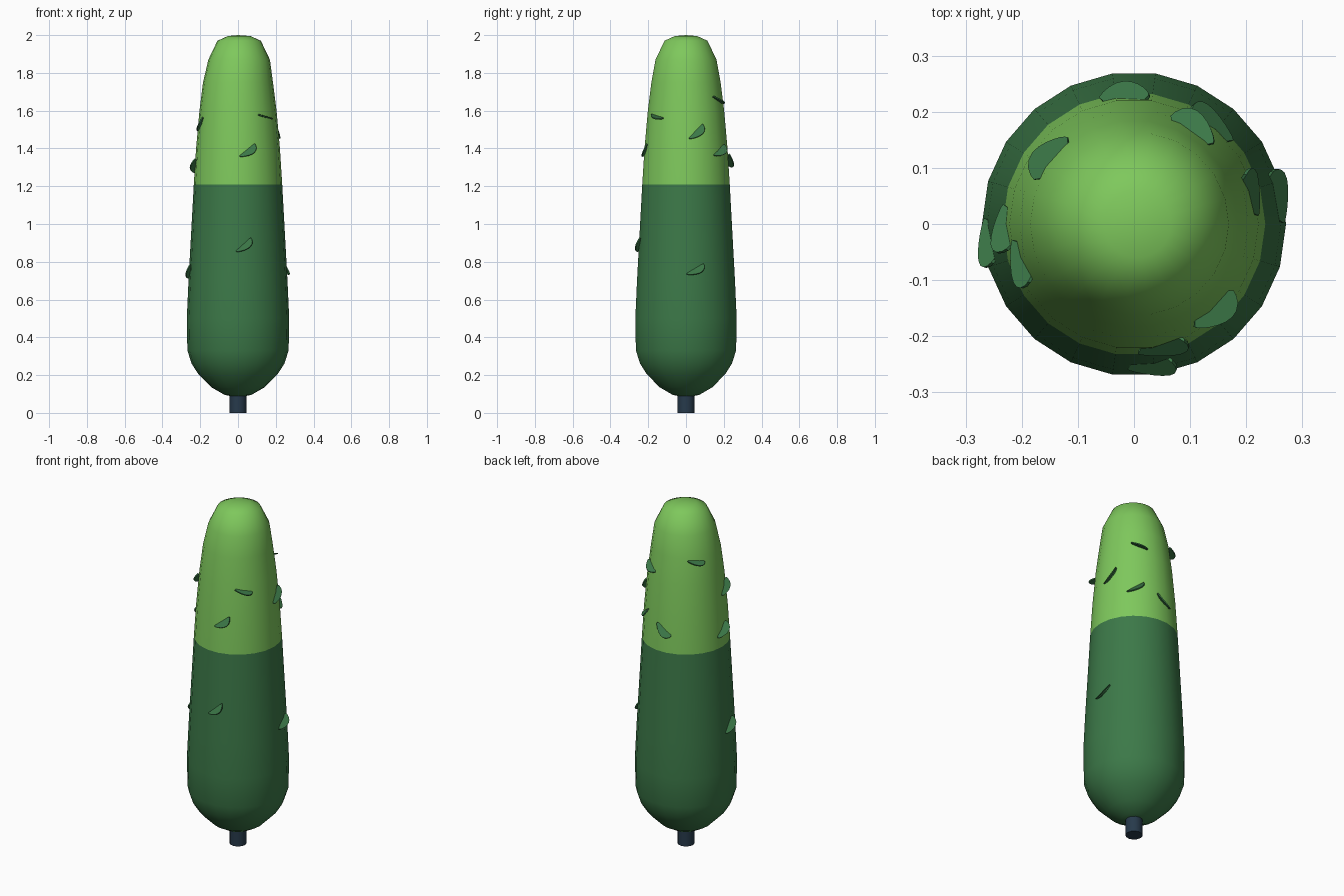
import bpy, bmesh, math
from mathutils import Vector

if "Cube" in bpy.data.objects:
    bpy.data.objects.remove(bpy.data.objects["Cube"])


def material(name, rgb):
    m = bpy.data.materials.new(name)
    m.diffuse_color = (*rgb, 1)
    m.use_nodes = True
    m.node_tree.nodes["Principled BSDF"].inputs["Base Color"].default_value = m.diffuse_color
    return m


DARK = material("dark green", (0.045, 0.19, 0.065))
LIGHT = material("light green", (0.209, 0.578, 0.107))
BARK = material("blue grey bark", (0.02, 0.042, 0.07))

SIDES = 22
SPLIT = 1.21
# (radius, height) outline of the foliage, bottom to top
PROFILE = [(0.07, 0.095), (0.14, 0.135), (0.21, 0.205), (0.245, 0.26), (0.268, 0.33),
           (0.271, 0.5), (0.262, 0.7), (0.251, 0.9), (0.234, SPLIT), (0.222, 1.4),
           (0.204, 1.6), (0.185, 1.75), (0.163, 1.87), (0.115, 1.97), (0.06, 1.995)]


def make_object(name, bm, mats):
    bmesh.ops.recalc_face_normals(bm, faces=bm.faces)
    me = bpy.data.meshes.new(name)
    bm.to_mesh(me)
    bm.free()
    for m in mats:
        me.materials.append(m)
    ob = bpy.data.objects.new(name, me)
    bpy.context.collection.objects.link(ob)
    return ob


def radius_at(z):
    for (r0, z0), (r1, z1) in zip(PROFILE, PROFILE[1:]):
        if z0 <= z <= z1:
            return r0 + (r1 - r0) * (z - z0) / (z1 - z0)
    return 0.0


# Foliage: lathed body, light above the split height
bm = bmesh.new()
rings = []
for r, z in PROFILE:
    shift = 0.006 if z > 1.8 else 0.0
    rings.append([bm.verts.new((shift + r * math.cos(2 * math.pi * i / SIDES),
                                r * math.sin(2 * math.pi * i / SIDES), z))
                  for i in range(SIDES)])
for a, b in zip(rings, rings[1:]):
    for i in range(SIDES):
        j = (i + 1) % SIDES
        bm.faces.new((a[i], a[j], b[j], b[i]))
for ring, z in ((rings[0], 0.082), (rings[-1], 2.0)):
    tip = bm.verts.new((0, 0, z))
    for i in range(SIDES):
        bm.faces.new((ring[i], ring[(i + 1) % SIDES], tip))
for f in bm.faces:
    f.smooth = True
    f.material_index = 1 if f.calc_center_median().z > SPLIT else 0
make_object("foliage", bm, (DARK, LIGHT))

# Trunk: short stub under the foliage
bm = bmesh.new()
bmesh.ops.create_cone(bm, cap_ends=True, segments=12, radius1=0.046, radius2=0.046, depth=0.14)
bmesh.ops.translate(bm, verts=bm.verts, vec=(0, 0, 0.07))
for f in bm.faces:
    f.smooth = len(f.verts) == 4
make_object("trunk", bm, (BARK,))


# Leaves: thin half-teardrop plates poking out of the foliage
def leaf(name, x, y, z, roll, droop, size=1.0):
    n = Vector((x, y, 0)).normalized()
    up = Vector((0, 0, 1))
    side = up.cross(n)
    c, s = math.cos(math.radians(roll)), math.sin(math.radians(roll))
    along = side * c + up * s
    across = up * c - side * s
    d = math.radians(droop)
    out = n * math.cos(d) - across * math.sin(d)
    thick = along.cross(out) * 0.003
    base = n * radius_at(z) + up * z + across * 0.018 * math.sin(d)
    outline = []
    for i in range(11):
        u = -math.cos(math.pi * i / 10)
        w = max(1 - u * u, 0) ** 0.6 * (1 + 0.4 * u) * 0.036
        outline.append(base + (along * u * 0.054 + out * w) * size)
    outline += [base + along * 0.03 * size - n * 0.02, base - along * 0.03 * size - n * 0.02]
    bm = bmesh.new()
    top = [bm.verts.new(p + thick) for p in outline]
    low = [bm.verts.new(p - thick) for p in outline]
    bm.faces.new(top)
    bm.faces.new(low[::-1])
    for i in range(len(top)):
        j = (i + 1) % len(top)
        bm.faces.new((top[i], low[i], low[j], top[j]))
    make_object(name, bm, (DARK,))


# x, y, height, roll, droop
LEAVES = [(0.06, -0.225, 1.38, 38, 58), (0.04, -0.26, 0.88, 42, 55),
          (0.14, -0.15, 1.565, -12, 15), (-0.198, -0.075, 1.52, 42, 50),
          (-0.237, -0.015, 1.30, 42, 45), (-0.26, -0.04, 0.74, 42, 55),
          (0.215, 0.065, 1.48, 45, 60), (0.255, 0.055, 0.75, 30, 55),
          (0.14, 0.19, 1.38, 32, 50), (-0.01, 0.235, 1.33, -35, 45),
          (0.107, 0.17, 1.655, -22, 12), (-0.163, 0.13, 1.725, -8, 22)]
for k, spec in enumerate(LEAVES):
    leaf(f"leaf_{k + 1}", *spec, size=0.9 if k in (2, 10, 11) else 1.0)
